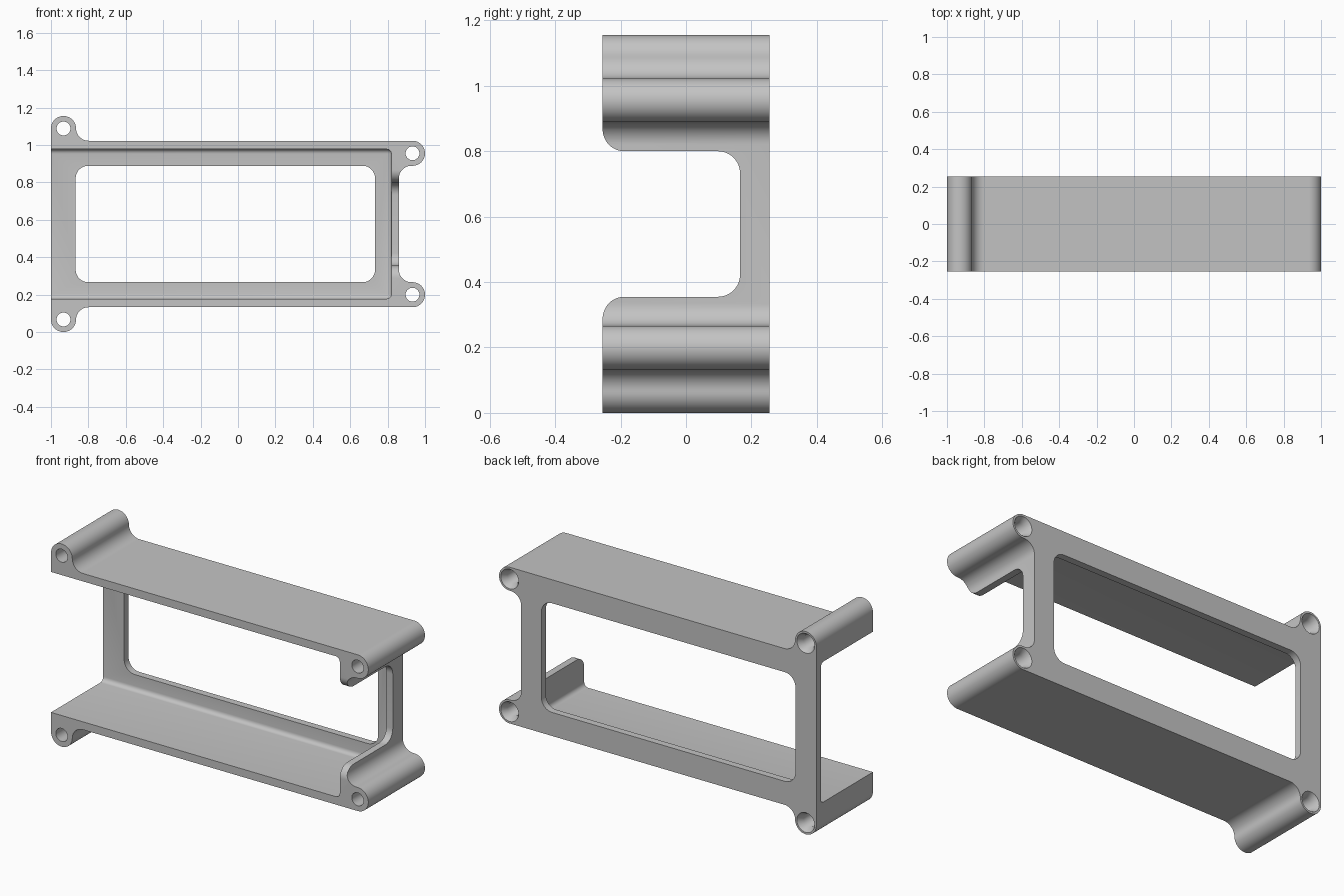
import bpy, bmesh, math
from mathutils import Vector

if "Cube" in bpy.data.objects:
    bpy.data.objects.remove(bpy.data.objects["Cube"])

D, R, ZC = 0.255, 0.067, 0.5775      # half depth, common radius, mid height
H = ZC                               # half height

grey = bpy.data.materials.new("grey plastic")
grey.diffuse_color = (0.55, 0.55, 0.55, 1)
grey.use_nodes = True
grey.node_tree.nodes["Principled BSDF"].inputs["Base Color"].default_value = grey.diffuse_color


def arc(cx, cy, r, a0, a1, n=12):
    return [(cx + r * math.cos(math.radians(a0 + (a1 - a0) * i / n)),
             cy + r * math.sin(math.radians(a0 + (a1 - a0) * i / n))) for i in range(n + 1)]


def prism(name, pts, to3d, direction):
    """Extrude a closed 2D outline along a direction."""
    bm = bmesh.new()
    face = bm.faces.new([bm.verts.new(to3d(*p)) for p in pts])
    ext = bmesh.ops.extrude_face_region(bm, geom=[face])
    bmesh.ops.translate(bm, vec=Vector(direction),
                        verts=[v for v in ext["geom"] if isinstance(v, bmesh.types.BMVert)])
    bmesh.ops.remove_doubles(bm, verts=bm.verts, dist=1e-5)
    bmesh.ops.recalc_face_normals(bm, faces=bm.faces)
    return to_object(name, bm)


def to_object(name, bm):
    me = bpy.data.meshes.new(name)
    bm.to_mesh(me)
    bm.free()
    ob = bpy.data.objects.new(name, me)
    me.materials.append(grey)
    bpy.context.collection.objects.link(ob)
    return ob


def cut(target, cutter):
    """Subtract the cutter, then remove it."""
    mod = target.modifiers.new("cut", 'BOOLEAN')
    mod.operation, mod.solver, mod.object = 'DIFFERENCE', 'EXACT', cutter
    bpy.context.view_layer.objects.active = target
    bpy.ops.object.modifier_apply(modifier=mod.name)
    bpy.data.objects.remove(cutter)


# Outer body: upper half of the outline (z measured from mid height), mirrored below
top = H - 2 * R
ears = [(-1 + R, H - R), (1 - R, top - R + 0.0015)]
top += 0.0015
half = arc(*ears[0], R, 180, 0, 24)
half += arc(-1 + 3 * R, top + R, R, 180, 270)
half += arc(*ears[1], R, 90, -90, 24)
half += arc(0.86 + R, top - 3 * R, R, 90, 180)
outline = half + [(x, -z) for x, z in reversed(half)]
body = prism("bracket_body", outline, lambda x, z: (x, -D, z + ZC), (0, 2 * D, 0))

# Main cavity, open to the front and left, with rounded inner edges
bm = bmesh.new()
bmesh.ops.create_cube(bm, size=1)
x0, x1, y0, y1 = -1.3, 0.82, -0.5, D - 0.04
for v in bm.verts:
    v.co = (x0 if v.co.x < 0 else x1, y0 if v.co.y < 0 else y1, ZC + v.co.z * 0.8)
round_edges = [e for e in bm.edges
               if sum(v.co.y > 0 for v in e.verts) + sum(v.co.x > 0 for v in e.verts) >= 2
               and (all(v.co.y > 0 for v in e.verts) or abs(e.verts[0].co.y - e.verts[1].co.y) > 0.1)
               and any(v.co.x > 0 for v in e.verts)]
bmesh.ops.bevel(bm, geom=round_edges, offset=0.025, segments=5, profile=0.5, affect='EDGES')
bmesh.ops.recalc_face_normals(bm, faces=bm.faces)
cut(body, to_object("cavity_cutter", bm))

# Rounded window through the back plate
wx0, wx1, wz = -0.868, 0.733, 0.311
window = (arc(wx1 - R, wz - R, R, 0, 90) + arc(wx0 + R, wz - R, R, 90, 180)
          + arc(wx0 + R, -wz + R, R, 180, 270) + arc(wx1 - R, -wz + R, R, 270, 360))
cut(body, prism("window_cutter", window, lambda x, z: (x, 0, z + ZC), (0, 0.6, 0)))

# Notch in the right wall, flared at the front
nz, ny = 0.2225, 0.165
side = [(-0.4, nz + R)] + arc(-D + R, nz + R, R, 180, 270) + arc(ny - R, nz - R, R, 90, 0)
side += [(y, -z) for y, z in reversed(side)]
cut(body, prism("notch_cutter", side, lambda y, z: (0.78, y, z + ZC), (0.4, 0, 0)))

# Screw holes with countersinks at the back
bore = [(0, -0.4), (0.037, -0.4), (0.037, D - 0.035), (0.056, D), (0.056, 0.4), (0, 0.4)]
for x, z in ears:
    for s in (1, -1):
        bm = bmesh.new()
        n = 32
        rings = [[bm.verts.new((x + r * math.cos(2 * math.pi * i / n), y,
                                ZC + s * z + r * math.sin(2 * math.pi * i / n)))
                  for i in range(n)] for r, y in bore[1:-1]]
        for a, b in zip(rings, rings[1:]):
            for i in range(n):
                bm.faces.new((a[i], a[(i + 1) % n], b[(i + 1) % n], b[i]))
        bm.faces.new(rings[0])
        bm.faces.new(rings[-1])
        bmesh.ops.recalc_face_normals(bm, faces=bm.faces)
        cut(body, to_object("hole_cutter", bm))

# Smooth curves, sharp edges
bpy.ops.object.select_all(action='DESELECT')
body.select_set(True)
bpy.context.view_layer.objects.active = body
bpy.ops.object.shade_smooth_by_angle(angle=math.radians(30))
